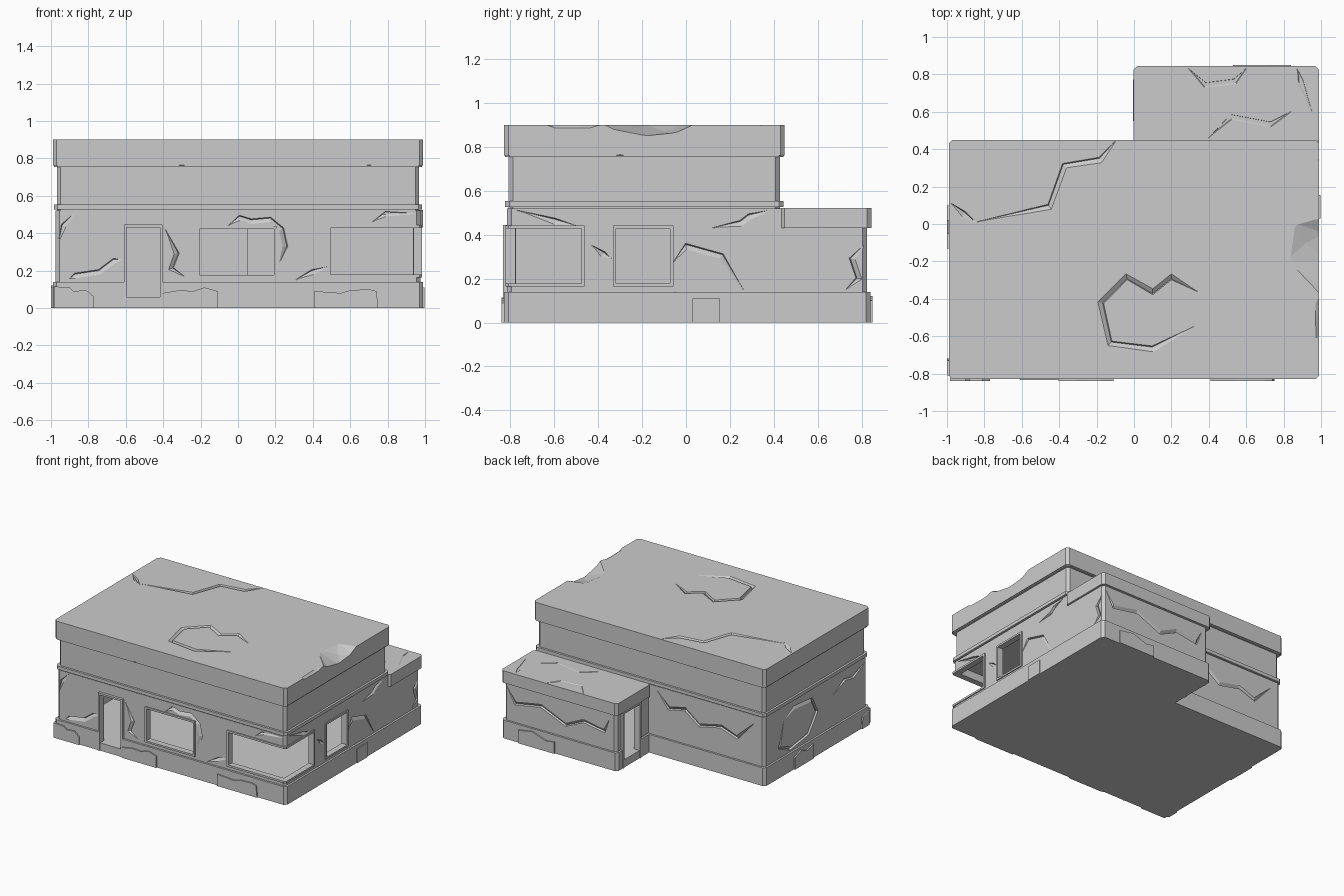
import bpy, bmesh
from mathutils import Vector

if "Cube" in bpy.data.objects:
    bpy.data.objects.remove(bpy.data.objects["Cube"])


def finish(name, bm):
    bmesh.ops.recalc_face_normals(bm, faces=bm.faces)
    me = bpy.data.meshes.new(name)
    bm.to_mesh(me)
    bm.free()
    ob = bpy.data.objects.new(name, me)
    bpy.context.collection.objects.link(ob)
    return ob


def chamfer(pts, c=0.02):
    out = []
    for i, p in enumerate(pts):
        p, a, b = Vector(p), Vector(pts[i - 1]), Vector(pts[(i + 1) % len(pts)])
        if (p - a).cross(b - p) < 0:
            out.append(p)
        else:
            out += [p + (a - p).normalized() * c, p + (b - p).normalized() * c]
    return out


def prism_into(bm, pts, d0, d1, place):
    lo = [bm.verts.new(place(p[0], p[1], d0)) for p in pts]
    hi = [bm.verts.new(place(p[0], p[1], d1)) for p in pts]
    bm.faces.new(lo[::-1])
    bm.faces.new(hi)
    for i in range(len(pts)):
        j = (i + 1) % len(pts)
        bm.faces.new((lo[i], lo[j], hi[j], hi[i]))


def prism(name, pts, d0, d1, place=lambda u, v, d: (u, v, d)):
    bm = bmesh.new()
    prism_into(bm, pts, d0, d1, place)
    return finish(name, bm)


def rect(u0, u1, v0, v1):
    return [(u0, v0), (u1, v0), (u1, v1), (u0, v1)]


def box(name, x0, x1, y0, y1, z0, z1):
    return prism(name, rect(x0, x1, y0, y1), z0, z1)


def hull(name, pts):
    bm = bmesh.new()
    for p in pts:
        bm.verts.new(p)
    bmesh.ops.convex_hull(bm, input=bm.verts)
    return finish(name, bm)


def cut(target, *cutters):
    for c in cutters:
        c.hide_render = True
        m = target.modifiers.new("cut", 'BOOLEAN')
        m.operation, m.solver, m.object = 'DIFFERENCE', 'EXACT', c
    dg = bpy.context.evaluated_depsgraph_get()
    dg.update()
    me = bpy.data.meshes.new_from_object(target.evaluated_get(dg))
    target.modifiers.clear()
    target.data = me


# wall-plane mappings: (u, v, outward distance) -> world
def on_front(y): return lambda u, v, d: (u, y - d, v)
def on_back(y): return lambda u, v, d: (u, y + d, v)
def on_right(x): return lambda u, v, d: (x + d, u, v)
def on_left(x): return lambda u, v, d: (x - d, u, v)
def on_top(z): return lambda u, v, d: (u, v, z + d)


def crack(pts, place, w=0.018, depth=0.014):
    # wedge-shaped groove along a jagged line, tapering at its ends
    bm = bmesh.new()
    P = [Vector(p) for p in pts]
    rings = []
    for i, p in enumerate(P):
        t = (P[min(i + 1, len(P) - 1)] - P[max(i - 1, 0)]).normalized()
        n = Vector((-t.y, t.x))
        k = 0.15 if i in (0, len(P) - 1) else 1
        a, b, c = p + n * w * k, p - n * w * k, p + n * w * k * 0.6
        rings.append([bm.verts.new(place(a.x, a.y, 0.004)), bm.verts.new(place(b.x, b.y, 0.004)),
                      bm.verts.new(place(c.x, c.y, -depth * k))])
    for r, s in zip(rings, rings[1:]):
        for i in range(3):
            j = (i + 1) % 3
            bm.faces.new((r[i], r[j], s[j], s[i]))
    bm.faces.new(rings[0])
    bm.faces.new(rings[-1])
    return finish("crack_cutter", bm)


def ell(i):
    return [(-.99 + i, -.83 + i), (.99 - i, -.83 + i), (.99 - i, .84 - i),
            (i, .84 - i), (i, .45 - i), (-.99 + i, .45 - i)]


def main_rect(i):
    return rect(-.99 + i, .99 - i, -.83 + i, .45 - i)


# storeys
plinth = prism("plinth", chamfer(ell(0)), 0, .14)
walls = prism("lower_walls", chamfer(ell(.015)), .14, .52)
upper = prism("upper_walls", chamfer(main_rect(.022)), .5, .765)
trim = prism("trim_band", chamfer(main_rect(.006)), .527, .553)
parapet = prism("roof_parapet", chamfer(main_rect(0)), .762, .9)
annex_cap = prism("annex_roof", chamfer(rect(-.003, .99, .43, .845)), .43, .523)
prism("plinth_lip", chamfer(main_rect(.006)), .755, .764)

# hollow interior and openings
room = prism("room_cutter", ell(.05), .06, .49)
openings = [
    box("door_cutter", -.598, -.415, -.9, -.75, .06, .432),
    box("window_cutter", -.208, .195, -.9, -.75, .175, .425),
    box("corner_cutter", .495, 1.1, -.9, -.475, .175, .43),
    box("side_window_cutter", .9, 1.1, -.32, -.07, .175, .43),
    box("annex_door_cutter", -.1, .1, .565, .76, .06, .425),
]
F, R, L, B = on_front(-.815), on_right(.975), on_left(-.975), on_back(.435)
A = on_back(.825)
wall_cracks = [
    (F, [(-.05, .44), (.01, .48), (.07, .46), (.17, .47), (.23, .42), (.25, .33), (.22, .24)]),
    (F, [(-.9, .155), (-.87, .17), (-.74, .19), (-.66, .25), (-.62, .26)]),
    (F, [(-.39, .42), (-.33, .29), (-.36, .21), (-.29, .17)]),
    (F, [(.31, .15), (.4, .19), (.48, .22)]),
    (F, [(.72, .46), (.79, .5), (.95, .505)]),
    (F, [(-.96, .34), (-.93, .44), (-.87, .51)]),
    (R, [(-.06, .27), (0, .345), (.16, .3), (.26, .15)]),
    (R, [(-.77, .51), (-.6, .46), (-.5, .44)]),
    (R, [(-.43, .35), (-.38, .31), (-.34, .29)]),
    (R, [(.12, .43), (.25, .45), (.29, .48), (.38, .51)]),
    (R, [(.73, .15), (.79, .2), (.76, .29), (.82, .36)]),
    (L, [(.2, .4), (.25, .22), (.12, .17), (-.1, .2), (-.2, .33), (-.14, .44), (.08, .46), (.17, .42)]),
    (L, [(-.4, .38), (-.55, .45), (-.65, .43), (-.8, .49)]),
    (B, [(-.06, .49), (-.16, .38), (-.3, .41), (-.42, .32), (-.6, .36), (-.74, .31), (-.88, .45)]),
    (A, [(.95, .4), (.88, .29), (.66, .33), (.45, .24), (.3, .31), (.12, .28), (.08, .37)]),
]
cut(plinth, room, openings[0], openings[4])
cut(walls, room, *openings, *[crack(p, f) for f, p in wall_cracks])

# roof cracks and the broken right-hand roof edge
T, S = on_top(.9), on_top(.523)
roof_cracks = [crack(p, T, .02, .016) for p in (
    [(-.98, .11), (-.91, .05), (-.84, .0)],
    [(-.84, .01), (-.45, .09), (-.37, .31), (-.18, .34), (-.1, .44)],
    [(.34, -.36), (.2, -.28), (.1, -.36), (-.04, -.28), (-.18, -.42), (-.13, -.64), (.1, -.67), (.32, -.55)])]
chips = [
    hull("chip_cutter", [(1.02, .06, .91), (.84, .01, .91), (.81, -.2, .91), (.93, -.28, .91), (1.02, -.42, .91),
                         (1.02, -.05, .86), (1.02, -.2, .845), (1.02, -.35, .875), (.92, -.1, .87)]),
    hull("chip_cutter", [(1.02, -.3, .91), (.955, -.42, .91), (.96, -.62, .91), (1.02, -.7, .91),
                         (1.02, -.45, .868), (1.02, -.58, .865)]),
    hull("chip_cutter", [(1.02, .27, .91), (.975, .34, .91), (1.02, .42, .91), (1.02, .35, .87)]),
]


def edge_chip(place, u, half, z, h):
    # shallow triangular bite out of the lower edge of a band
    return hull("chip_cutter", [place(u - half, z - .01, .02), place(u + half, z - .01, .02),
                                place(u, z + h, .02), place(u, z - .01, -.012)])


PF, PR, PL, PB = on_front(-.83), on_right(.99), on_left(-.99), on_back(.45)
chips += [edge_chip(f, u, s, .762, .025) for f, u, s in
          ((PF, -.3, .26), (PF, .7, .2), (PR, -.3, .2), (PL, -.2, .25), (PB, -.4, .25))]
cut(parapet, *roof_cracks, *chips)
cut(trim, *[edge_chip(f, u, s, .527, .02) for f, u, s in
            ((PF, -.27, .14), (PF, .45, .14), (PR, -.3, .2), (PR, .15, .15), (PL, .1, .2), (PB, -.5, .2))])
cut(annex_cap, *[crack(p, S) for p in (
    [(.4, .46), (.52, .57), (.73, .53), (.84, .6)],
    [(.29, .83), (.38, .74), (.54, .76), (.6, .83)],
    [(.87, .83), (.89, .76), (.95, .6)])])
cut(plinth, *[hull("chip_cutter", [f(u - s, .15, .02), f(u + s, .15, .02), f(u, .12, .02), f(u, .15, -.014)])
              for f, u, s in ((PF, .1, .2), (PF, -.72, .1), (PF, .8, .12), (PR, -.05, .2), (PL, -.4, .2))])


# window and door frames
def frame(name, place, u0, u1, v0, v1, t=.014, sill=True):
    bm = bmesh.new()
    bars = [(u0, u0 + t, v0, v1), (u1 - t, u1, v0, v1), (u0 + t, u1 - t, v1 - t, v1)]
    if sill:
        bars.append((u0 + t, u1 - t, v0, v0 + t))
    for b in bars:
        prism_into(bm, rect(*b), -.04, .008, place)
    return finish(name, bm)


frame("window_frame", F, -.22, .207, .163, .437)
frame("side_window_frame", R, -.333, -.058, .163, .442)
frame("front_door_frame", on_front(-.827), -.61, -.403, .0, .445, sill=False)
frame("annex_door_frame", on_left(.003), .552, .773, .0, .43, sill=False)
corner = [(.48, -.823), (.97, -.823), (.983, -.81), (.983, -.462), (.937, -.462), (.937, -.777), (.48, -.777)]
prism("corner_window_sill", corner, .163, .178)
prism("corner_window_head", corner, .428, .443)
box("corner_window_jamb_front", .48, .495, -.823, -.777, .178, .428)
box("corner_window_jamb_side", .937, .983, -.477, -.462, .178, .428)

# proud plaster patches and vent on the plinth
patches = [
    (PF, [(-.985, 0), (-.77, 0), (-.77, .06), (-.81, .095), (-.88, .09), (-.9, .11), (-.985, .115)]),
    (PF, [(-.403, 0), (-.11, 0), (-.11, .09), (-.18, .11), (-.24, .09), (-.31, .095), (-.403, .08)]),
    (PF, [(.41, 0), (.75, 0), (.74, .09), (.7, .1), (.6, .095), (.55, .08), (.41, .09)]),
    (PL, [(-.13, 0), (.1, 0), (.1, .09), (.02, .12), (-.05, .09), (-.13, .11)]),
    (PL, [(-.81, 0), (-.72, 0), (-.73, .09), (-.81, .11)]),
    (on_back(.84), [(.53, 0), (.84, 0), (.84, .1), (.72, .12), (.6, .08), (.53, .09)]),
]
for i, (f, p) in enumerate(patches):
    prism(f"plaster_patch_{i + 1}", p, -.01, .01, f)
prism("side_vent", rect(.03, .155, 0, .11), -.01, .007, PR)

# helpers no longer needed
for ob in list(bpy.data.objects):
    if ob.name.split(".")[0].endswith("_cutter"):
        bpy.data.objects.remove(ob)
